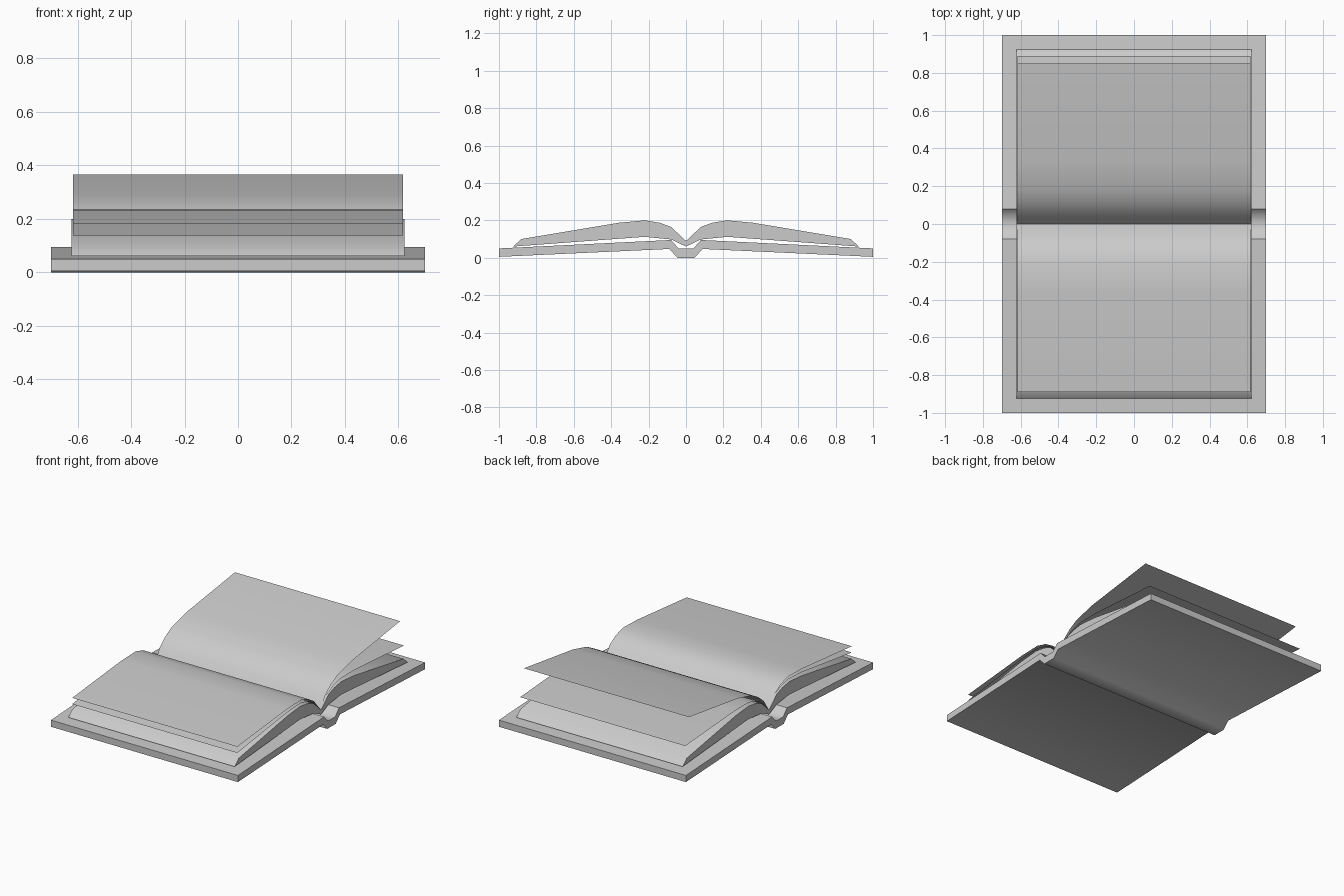
import bpy, bmesh
from math import radians

if "Cube" in bpy.data.objects:
    bpy.data.objects.remove(bpy.data.objects["Cube"])


def extrude_x(name, points, half_width, closed=True, side=1):
    """Sweep a (y, z) outline along x; open outlines become thin sheets."""
    bm = bmesh.new()
    a = [bm.verts.new((-half_width, side * y, z)) for y, z in points]
    b = [bm.verts.new((half_width, side * y, z)) for y, z in points]
    n = len(points)
    for i in range(n if closed else n - 1):
        j = (i + 1) % n
        face = (a[i], b[i], b[j], a[j])
        bm.faces.new(face if side > 0 else face[::-1])
    if closed:
        bm.faces.new(a)
        bm.faces.new(b[::-1])
        bmesh.ops.recalc_face_normals(bm, faces=bm.faces)
    mesh = bpy.data.meshes.new(name)
    bm.to_mesh(mesh)
    bm.free()
    obj = bpy.data.objects.new(name, mesh)
    bpy.context.collection.objects.link(obj)
    bpy.ops.object.select_all(action='DESELECT')
    obj.select_set(True)
    bpy.context.view_layer.objects.active = obj
    bpy.ops.object.shade_smooth_by_angle(angle=radians(50))
    return obj


# Cover with boards and folded spine
top = [(0.04, 0.05), (0.08, 0.095), (1.0, 0.05)]
bottom = [(1.0, 0.005), (0.09, 0.047), (0.045, 0.0)]
half = top + bottom
extrude_x("cover", half + [(-y, z) for y, z in reversed(half)], 0.7)

# Two page blocks
block = [(0, 0.09), (0.08, 0.165), (0.14, 0.187), (0.22, 0.2), (0.36, 0.187),
         (0.88, 0.1), (0.925, 0.06),
         (0.22, 0.112), (0.08, 0.098), (0, 0.06)]
for side, label in ((-1, "front"), (1, "back")):
    extrude_x(label + "_page_block", block, 0.622, side=side)

# Loose pages fanning up from the spine
pages = [
    ("back_raised_page", 1, [(0, 0.09), (0.05, 0.168), (0.11, 0.218), (0.18, 0.255),
                             (0.33, 0.293), (0.85, 0.365)]),
    ("back_lower_page", 1, [(0, 0.09), (0.07, 0.168), (0.13, 0.2), (0.21, 0.22),
                            (0.36, 0.221), (0.89, 0.185)]),
    ("front_upper_page", -1, [(0, 0.09), (0.07, 0.175), (0.13, 0.212), (0.21, 0.235),
                              (0.36, 0.231), (0.89, 0.18)]),
    ("front_lower_page", -1, [(0, 0.09), (0.075, 0.168), (0.13, 0.198), (0.21, 0.217),
                              (0.36, 0.209), (0.89, 0.138)]),
]
for name, side, pts in pages:
    extrude_x(name, pts, 0.618, closed=False, side=side)
